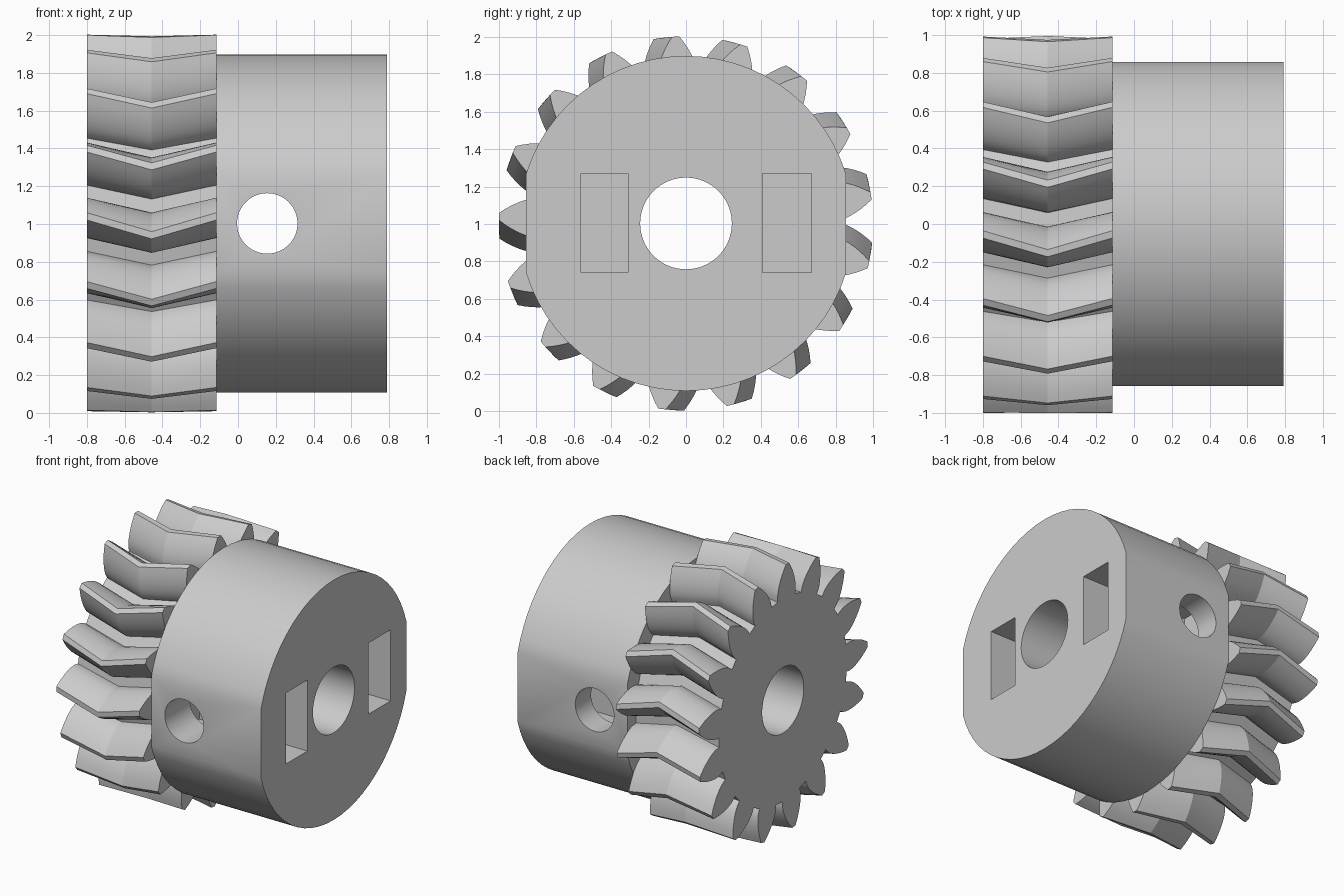
import bpy, bmesh
from math import sin, cos, tan, acos, pi, radians
from mathutils import Matrix, Vector

if "Cube" in bpy.data.objects:
    bpy.data.objects.remove(bpy.data.objects["Cube"], do_unlink=True)

AXIS_Z = 1.003
GEAR_BACK, GEAR_MID, GEAR_FRONT, HUB_FRONT = -0.8, -0.457, -0.115, 0.79
TEETH, TIP, ROOT = 17, 1.0, 0.755
PITCH = TIP * TEETH / (TEETH + 2)
BASE = PITCH * cos(radians(28))
PHASE, TWIST = 0.055, 0.1

grey = bpy.data.materials.new("light grey")
grey.use_nodes = True
COLOUR = (0.6, 0.6, 0.6, 1)
grey.diffuse_color = COLOUR
grey.node_tree.nodes["Principled BSDF"].inputs["Base Color"].default_value = COLOUR


def make_object(name, bm):
    bmesh.ops.recalc_face_normals(bm, faces=bm.faces)
    mesh = bpy.data.meshes.new(name)
    bm.to_mesh(mesh)
    bm.free()
    mesh.materials.append(grey)
    obj = bpy.data.objects.new(name, mesh)
    bpy.context.collection.objects.link(obj)
    return obj


def loft(name, sections):
    """Solid through (x, outline) sections; outlines are (angle from top, radius)."""
    bm = bmesh.new()
    rings = [[bm.verts.new((x, -r * sin(a), AXIS_Z + r * cos(a))) for a, r in outline]
             for x, outline in sections]
    for low, high in zip(rings, rings[1:]):
        for i in range(len(low)):
            bm.faces.new((low[i - 1], low[i], high[i], high[i - 1]))
    bm.faces.new(rings[0])
    bm.faces.new(rings[-1])
    return make_object(name, bm)


def cylinder(name, radius, length, centre, axis):
    bm = bmesh.new()
    turn = Vector((0, 0, 1)).rotation_difference(Vector(axis)).to_matrix().to_4x4()
    bmesh.ops.create_cone(bm, cap_ends=True, segments=64, radius1=radius, radius2=radius,
                          depth=length, matrix=Matrix.Translation(centre) @ turn)
    return make_object(name, bm)


def box(name, low, high):
    bm = bmesh.new()
    low, high = Vector(low), Vector(high)
    size = Matrix.Diagonal((*(high - low), 1))
    bmesh.ops.create_cube(bm, size=1, matrix=Matrix.Translation((low + high) / 2) @ size)
    return make_object(name, bm)


def combine(obj, cutters, operation="DIFFERENCE"):
    """Apply booleans, then remove the helper solids."""
    for cutter in cutters:
        mod = obj.modifiers.new("cut", "BOOLEAN")
        mod.operation, mod.object, mod.solver = operation, cutter, "EXACT"
        bpy.context.view_layer.objects.active = obj
        with bpy.context.temp_override(object=obj, active_object=obj):
            bpy.ops.object.modifier_apply(modifier=mod.name)
        bpy.data.objects.remove(cutter, do_unlink=True)


def gear_outline(twist):
    """Involute teeth, each running root, flank, tip, flank, root."""
    def inv(angle):
        return tan(angle) - angle

    half = pi / (2 * TEETH) + inv(acos(BASE / PITCH))
    steps = 7
    radii = [BASE + (TIP - BASE) * i / steps for i in range(steps + 1)]
    flank = [(half, ROOT)] + [(half - inv(acos(BASE / r)), r) for r in radii]
    tooth = [(-a, r) for a, r in flank] + flank[::-1]
    return [(a + PHASE + twist + 2 * pi * k / TEETH, r) for k in range(TEETH) for a, r in tooth]


# Herringbone gear: the middle is turned ahead of both ends
gear = loft("herringbone_gear", [(GEAR_BACK, gear_outline(0)),
                                 (GEAR_MID, gear_outline(TWIST)),
                                 (GEAR_FRONT, gear_outline(0))])
combine(gear, [cylinder("gear_bore", 0.245, 3, (0, 0, AXIS_Z), (1, 0, 0))])

# Hub: a drum trimmed to a flat on the front and back
hub_centre = (GEAR_FRONT + HUB_FRONT) / 2
hub = cylinder("hub", 0.895, HUB_FRONT - GEAR_FRONT, (hub_centre, 0, AXIS_Z), (1, 0, 0))
combine(hub, [box("flat_trim", (-1, -0.856, -1), (1, 0.856, 3))], "INTERSECT")

# Shaft bore, cross screw hole and the two nut slots
combine(hub, [
    cylinder("hub_bore", 0.245, 3, (0, 0, AXIS_Z), (1, 0, 0)),
    cylinder("screw_hole", 0.16, 3, (0.155, 0, AXIS_Z), (0, 1, 0)),
    box("slot_front", (-0.1, -0.56, 0.74), (1, -0.31, 1.27)),
    box("slot_back", (-0.1, 0.41, 0.74), (1, 0.67, 1.27)),
])

# Smooth the curved walls, keep the edges crisp
bpy.ops.object.select_all(action="DESELECT")
for part in (gear, hub):
    part.select_set(True)
bpy.context.view_layer.objects.active = hub
bpy.ops.object.shade_smooth_by_angle(angle=radians(25))
